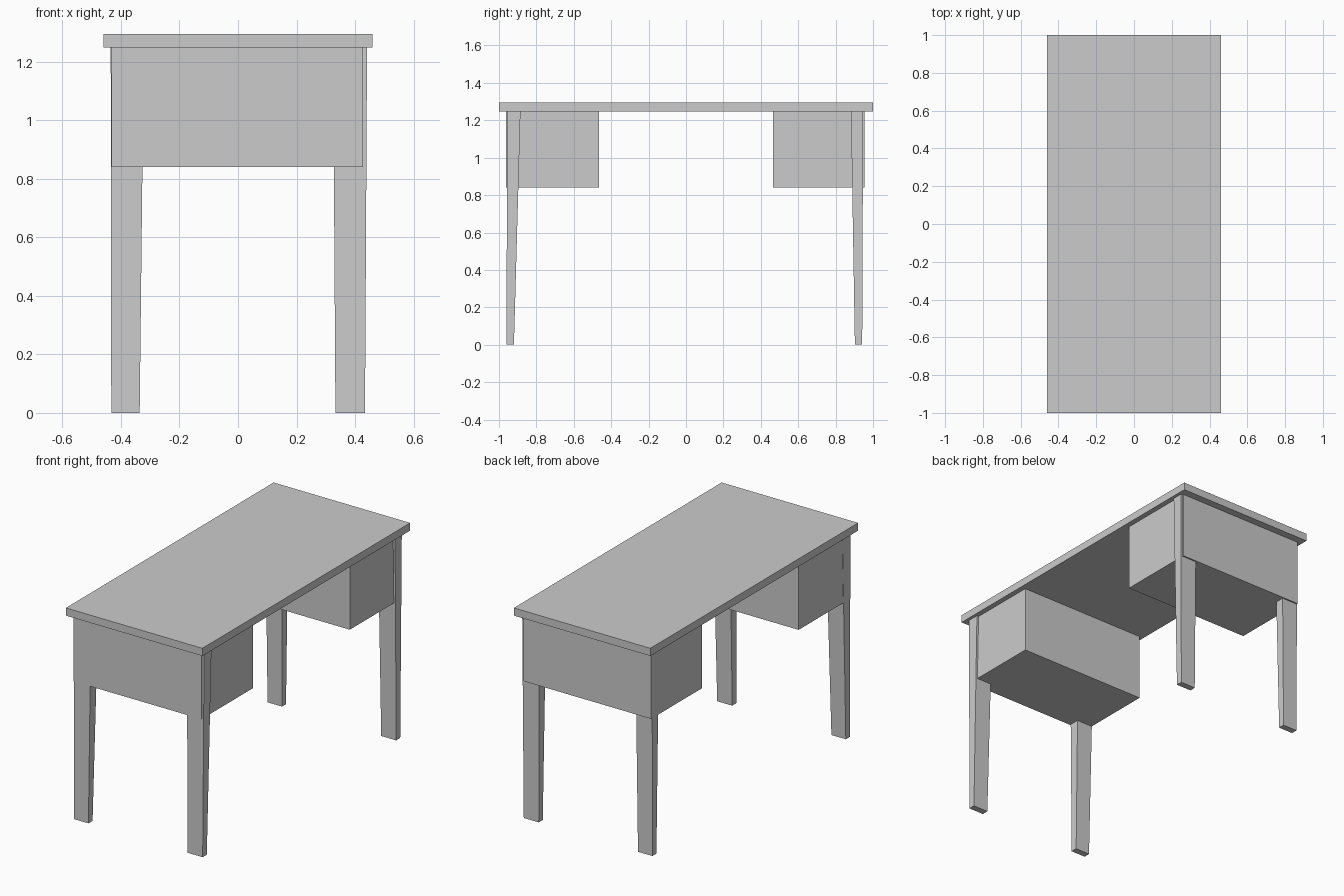
import bpy, bmesh

if "Cube" in bpy.data.objects:
    bpy.data.objects.remove(bpy.data.objects["Cube"])


def tapered_box(name, bottom, top, z0, z1):
    """Box between two (x0, x1, y0, y1) rectangles at heights z0 and z1."""
    bm = bmesh.new()
    rings = []
    for (x0, x1, y0, y1), z in ((bottom, z0), (top, z1)):
        corners = ((x0, y0), (x1, y0), (x1, y1), (x0, y1))
        rings.append([bm.verts.new((x, y, z)) for x, y in corners])
    low, high = rings
    bm.faces.new(low[::-1])
    bm.faces.new(high)
    for i in range(4):
        j = (i + 1) % 4
        bm.faces.new((low[i], low[j], high[j], high[i]))
    mesh = bpy.data.meshes.new(name)
    bm.to_mesh(mesh)
    bm.free()
    obj = bpy.data.objects.new(name, mesh)
    bpy.context.collection.objects.link(obj)
    return obj


UNDER = 1.248   # underside of the desktop

# Desktop slab
slab = (-0.46, 0.46, -1.0, 1.0)
tapered_box("desktop", slab, slab, UNDER, 1.295)

# Drawer boxes hanging at both ends
for name, y0, y1 in (("front_drawer_box", -0.963, -0.466),
                     ("back_drawer_box", 0.465, 0.954)):
    rect = (-0.433, 0.428, y0, y1)
    tapered_box(name, rect, rect, 0.84, UNDER)

# Legs, tapering towards the floor: (bottom, top) extents on each axis
leg_x = {"left": ((-0.433, -0.336), (-0.435, -0.322)),
         "right": ((0.333, 0.434), (0.325, 0.441))}
leg_y = {"front": ((-0.96, -0.92), (-0.956, -0.885)),
         "back": ((0.903, 0.942), (0.882, 0.947))}
for side, (xb, xt) in leg_x.items():
    for end, (yb, yt) in leg_y.items():
        tapered_box(f"{end}_{side}_leg", xb + yb, xt + yt, 0.0, UNDER)
